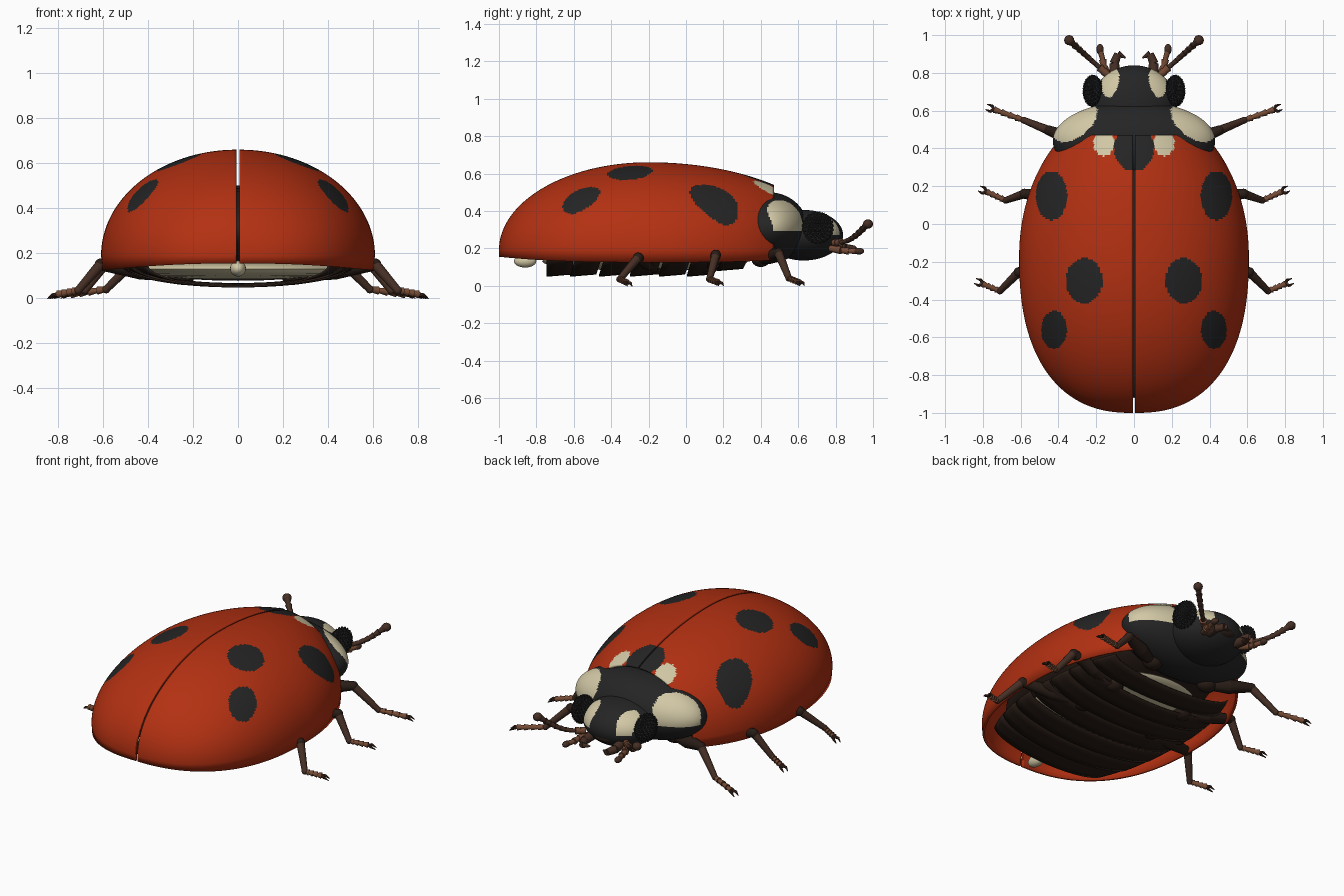
import bpy, bmesh, math
from mathutils import Vector, Matrix

old = bpy.data.objects.get("Cube")
if old:
    bpy.data.objects.remove(old, do_unlink=True)


def material(name, r, g, b):
    m = bpy.data.materials.new(name)
    m.use_nodes = True
    m.diffuse_color = (r, g, b, 1)
    bsdf = m.node_tree.nodes["Principled BSDF"]
    bsdf.inputs["Base Color"].default_value = (r, g, b, 1)
    bsdf.inputs["Roughness"].default_value = 0.6
    return m


RED = material("shell_red", .45, .03, .006)
BLACK = material("soft_black", .018, .018, .018)
CREAM = material("cream", .65, .58, .38)
DARK = material("dark_brown", .022, .012, .008)
BROWN = material("leg_brown", .06, .028, .018)
TAN = material("tan_brown", .18, .07, .035)


def finish(name, bm, mats, mirror=False, thickness=0, angle=40):
    mesh = bpy.data.meshes.new(name)
    bm.to_mesh(mesh)
    bm.free()
    for m in mats:
        mesh.materials.append(m)
    ob = bpy.data.objects.new(name, mesh)
    bpy.context.collection.objects.link(ob)
    bpy.ops.object.select_all(action='DESELECT')
    ob.select_set(True)
    bpy.context.view_layer.objects.active = ob
    if angle:
        bpy.ops.object.shade_smooth_by_angle(angle=math.radians(angle))
    if thickness:
        ob.modifiers.new("Thickness", 'SOLIDIFY').thickness = thickness
    if mirror:
        mod = ob.modifiers.new("Mirror", 'MIRROR')
        mod.use_mirror_merge = False
    return ob


def inside(p, cx, cy, rx, ry, turn=0):
    """True inside a turned ellipse seen from above, on both sides."""
    dx, dy = abs(p.x) - cx, p.y - cy
    c, s = math.cos(turn), math.sin(turn)
    return ((dx * c + dy * s) / rx) ** 2 + ((dy * c - dx * s) / ry) ** 2 < 1


def ball(bm, centre, size, index=0, u=24, v=16):
    mat = Matrix.Translation(centre) @ Matrix.Diagonal((*size, 1))
    made = bmesh.ops.create_uvsphere(bm, u_segments=u, v_segments=v, radius=1, matrix=mat)
    for f in {f for vert in made["verts"] for f in vert.link_faces}:
        f.material_index = index


def chain(bm, points, radii, index=0, sides=12):
    """Tapered rods from point to point; radii holds a start and end per rod."""
    for a, b, (ra, rb) in zip(points, points[1:], radii):
        a, b = Vector(a), Vector(b)
        turn = (b - a).to_track_quat('Z', 'Y').to_matrix().to_4x4()
        made = bmesh.ops.create_cone(
            bm, cap_ends=True, segments=sides, radius1=ra, radius2=rb,
            depth=(b - a).length, matrix=Matrix.Translation((a + b) / 2) @ turn)
        for f in {f for vert in made["verts"] for f in vert.link_faces}:
            f.material_index = index


def grid(bm, rows):
    rows = [[bm.verts.new(p) for p in row] for row in rows]
    for a, b in zip(rows, rows[1:]):
        for j in range(len(a) - 1):
            bm.faces.new((a[j], b[j], b[j + 1], a[j + 1]))


def half_width(y):
    if y < -.17:
        return .602 * max(0, 1 - ((-.17 - y) / .83) ** 2.4) ** (1 / 2.4)
    return .602 * math.sqrt(1 - ((y + .17) / .81) ** 2)


def dome_height(y):
    d = (-.2 - y) / .8 if y < -.2 else y + .2
    return .47 * math.sqrt(max(0, 1 - d * d))


# Wing cases: half dome with a straight hem, mirrored across the seam
ROWS, ARC = 200, 70
rows = []
for i in range(ROWS + 1):
    y = -1 + 1.47 * (1 - math.cos(i / ROWS * math.pi / 2))
    w, h = half_width(y), dome_height(y)
    hem = .125 + .03 * min(1, abs(y + .15) / .85) ** 3
    row = [(.006 + w * .99, y, hem)]
    for j in range(ARC + 1):
        a = j / ARC * math.pi / 2
        row.append((.006 + w * math.cos(a), y, .19 + h * math.sin(a)))
    rows.append(row)
bm = bmesh.new()
grid(bm, rows)
bmesh.ops.remove_doubles(bm, verts=bm.verts, dist=.00005)
spots = [(.437, .15, .083, .13), (.263, -.3, .097, .12), (.423, -.56, .068, .1),
         (0, .4, .106, .12)]
for f in bm.faces:
    c = f.calc_center_median()
    if any(inside(c, *s) for s in spots):
        f.material_index = 1
    elif inside(c, .16, .43, .055, .07):
        f.material_index = 2
finish("wing_cases", bm, [RED, BLACK, CREAM], mirror=True, thickness=.014)

# Thorax shield with pale corners
bm = bmesh.new()
ball(bm, (0, .44, .31), (.43, .21, .19), 0, 160, 100)
for f in bm.faces:
    c = f.calc_center_median()
    if c.z > .29 and inside(c, .315, .545, .14, .085, -.7):
        f.material_index = 1
finish("thorax_shield", bm, [BLACK, CREAM])

# Head with two pale patches
bm = bmesh.new()
ball(bm, (0, .63, .27), (.225, .21, .135), 0, 120, 80)
for f in bm.faces:
    c = f.calc_center_median()
    if c.z > .27 and inside(c, .125, .755, .045, .085, .15):
        f.material_index = 1
finish("head", bm, [BLACK, CREAM])

# Faceted eyes
bm = bmesh.new()
bmesh.ops.create_icosphere(
    bm, subdivisions=3, radius=1,
    matrix=Matrix.Translation((.218, .705, .31)) @ Matrix.Diagonal((.048, .08, .08, 1)))
bmesh.ops.poke(bm, faces=bm.faces, offset=.009)
finish("eyes", bm, [BLACK], mirror=True, angle=0)

# Antennae: beaded stalk ending in a club
bm = bmesh.new()
root, tip = Vector((.14, .79, .23)), Vector((.335, .965, .325))
beads = [root.lerp(tip, k / 9) - Vector((0, 0, .03 * math.sin(k / 9 * math.pi)))
         for k in range(10)]
chain(bm, beads[:3], [(.018, .022)] * 2, 1)
chain(bm, beads[2:], [(.012, .013 + .0013 * k) for k in range(7)])
ball(bm, tip + Vector((.008, .008, .005)), (.027, .027, .025), 0, 16, 10)
finish("antennae", bm, [BROWN, TAN], mirror=True)

# Feelers beside the mouth
bm = bmesh.new()
chain(bm, [(.13, .77, .2), (.16, .83, .19), (.165, .87, .185), (.18, .92, .185)],
      [(.017, .022), (.015, .02), (.013, .016)], 1)
ball(bm, (.18, .925, .185), (.02, .028, .018), 0, 14, 10)
finish("mouth_feelers", bm, [BROWN, TAN], mirror=True)

# Jaws and upper lip
bm = bmesh.new()
chain(bm, [(.1, .78, .21), (.105, .85, .2), (.085, .9, .195), (.045, .88, .19)],
      [(.03, .026), (.024, .02), (.018, .004)])
finish("jaws", bm, [BROWN], mirror=True)
bm = bmesh.new()
ball(bm, (0, .8, .23), (.07, .035, .03), 0)
finish("upper_lip", bm, [DARK])

# Legs: hip, thigh, knee, toe for each pair
legs = {
    "front_legs": ((.2, .4, .14), (.45, .495, .175), (.585, .55, .04), (.74, .605, .018)),
    "middle_legs": ((.25, .12, .1), (.58, .16, .165), (.68, .125, .035), (.78, .17, .018)),
    "rear_legs": ((.25, -.15, .1), (.61, -.255, .15), (.71, -.355, .035), (.8, -.318, .018)),
}
for name, joints in legs.items():
    hip, knee, ankle, toe = map(Vector, joints)
    bm = bmesh.new()
    ball(bm, hip, (.06, .05, .04), 0, 16, 10)
    thigh = [hip, hip.lerp(knee, .5), knee]
    chain(bm, thigh, [(.025, .042), (.042, .026)])
    ball(bm, knee, (.027, .027, .027), 0, 14, 10)
    chain(bm, [knee, ankle], [(.024, .017)], 1)
    ball(bm, ankle, (.018, .018, .018), 1, 12, 8)
    foot = [ankle.lerp(toe, k / 4) for k in range(5)]
    chain(bm, foot, [(.011, .018)] * 4, 2)
    # Two claws splayed from the toe
    ahead = (toe - ankle).normalized()
    side = Vector((-ahead.y, ahead.x, 0))
    for s in (1, -1):
        mid = toe + ahead * .018 + side * s * .016
        end = toe + ahead * .045 + side * s * .014 - Vector((0, 0, .012))
        chain(bm, [toe, mid, end], [(.009, .008), (.008, .002)], 1, 8)
    finish(name, bm, [DARK, BROWN, TAN], mirror=True)

# Inner body and the pale skin beneath it
bm = bmesh.new()
ball(bm, (0, -.2, .3), (.49, .72, .19), 0, 48, 24)
finish("inner_body", bm, [DARK])
bm = bmesh.new()
ball(bm, (0, -.22, .13), (.47, .55, .05), 0, 48, 16)
finish("belly_skin", bm, [CREAM])

# Belly plates, curved down and lapping toward the rear
starts = [-.76, -.605, -.45, -.285, -.13, .02, .18]
for n, start in enumerate(starts):
    rows = []
    for k in range(4):
        y = start + .14 * k / 3
        w = .86 * half_width(y)
        depth = (.07 if n == len(starts) - 1 else .1) - .012 * k / 3
        row = []
        for j in range(33):
            a = math.pi * j / 32
            bow = .03 * math.sin(a) if n else 0
            row.append((-w * math.cos(a), y - bow + .015, .148 - depth * math.sin(a)))
        rows.append(row)
    bm = bmesh.new()
    grid(bm, rows)
    finish(f"belly_plate_{n + 1}", bm, [DARK], thickness=.008)

# Tail tip under the seam
bm = bmesh.new()
ball(bm, (0, -.86, .132), (.035, .06, .035), 0)
finish("tail_tip", bm, [CREAM])
